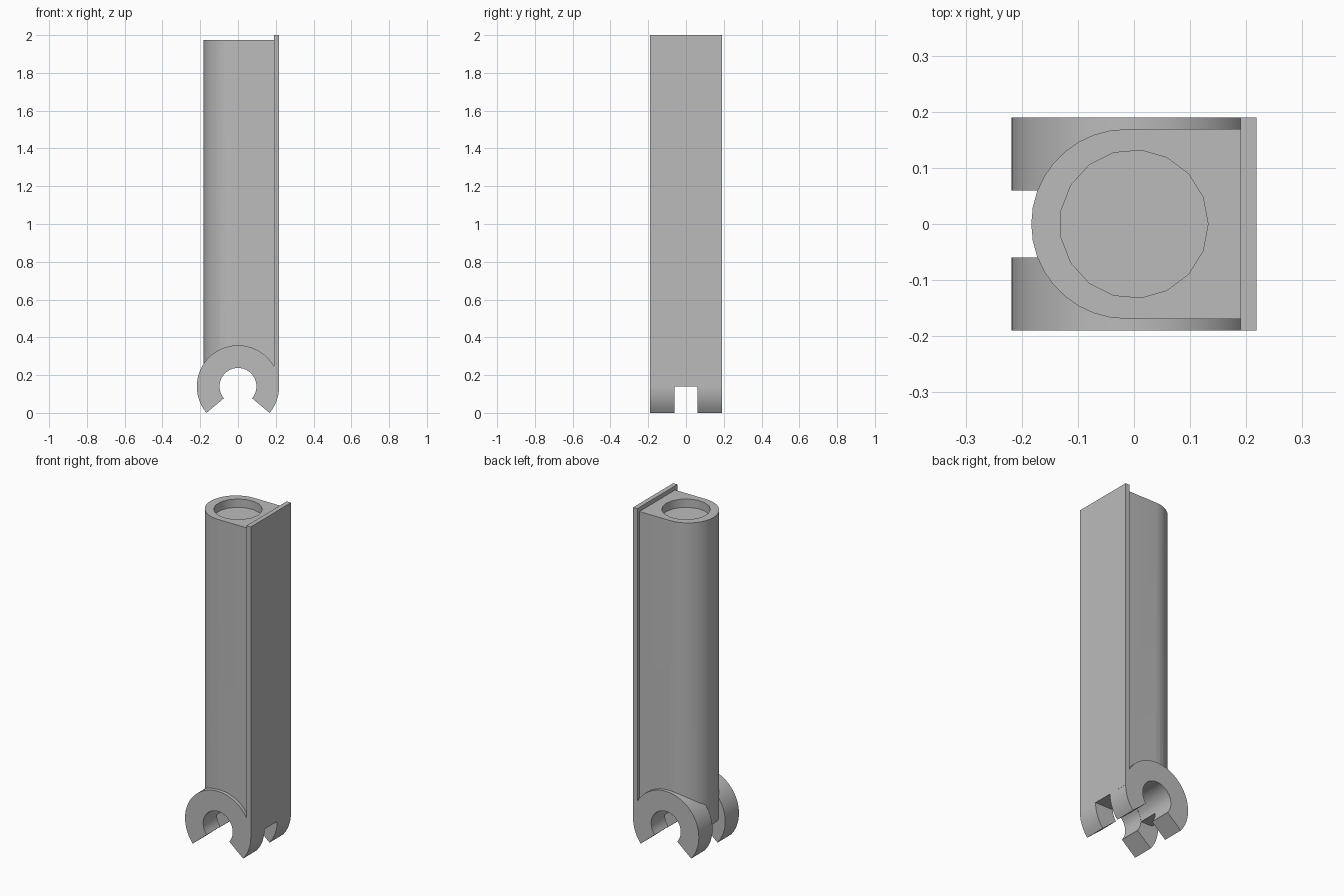
import bpy, bmesh, math
from math import sin, cos, pi, radians

cube = bpy.data.objects.get("Cube")
if cube:
    bpy.data.objects.remove(cube, do_unlink=True)

grey = bpy.data.materials.new("plain grey")
grey.use_nodes = True
GREY = (0.5, 0.5, 0.5, 1)
grey.diffuse_color = GREY
grey.node_tree.nodes["Principled BSDF"].inputs["Base Color"].default_value = GREY

HALF = 0.19      # half depth of plate and clips
AXIS_Z = 0.14    # height of the clip axis
CLIP_R = 0.218
HOLE_R = 0.098
TUBE_TOP = 1.975


def arc(cx, cy, r, start, end, n):
    """Points along an arc, angles in degrees, both ends included."""
    angles = [radians(start + (end - start) * i / n) for i in range(n + 1)]
    return [(cx + r * cos(a), cy + r * sin(a)) for a in angles]


def prism(name, profile, lo, hi, axis="z"):
    """Extrude a closed profile along z (x, y points) or along y (x, z points)."""
    place = (lambda p, h: (p[0], p[1], h)) if axis == "z" else (lambda p, h: (p[0], h, p[1]))
    bm = bmesh.new()
    base = bm.faces.new([bm.verts.new(place(p, lo)) for p in profile])
    new = bmesh.ops.extrude_face_region(bm, geom=[base])["geom"]
    shift = (0, 0, hi - lo) if axis == "z" else (0, hi - lo, 0)
    bmesh.ops.translate(bm, vec=shift, verts=[g for g in new if isinstance(g, bmesh.types.BMVert)])
    bmesh.ops.recalc_face_normals(bm, faces=bm.faces)
    mesh = bpy.data.meshes.new(name)
    bm.to_mesh(mesh)
    bm.free()
    mesh.materials.append(grey)
    obj = bpy.data.objects.new(name, mesh)
    bpy.context.collection.objects.link(obj)
    return obj


def cut(obj, cutter):
    mod = obj.modifiers.new(cutter.name, "BOOLEAN")
    mod.operation = "DIFFERENCE"
    mod.solver = "EXACT"
    mod.object = cutter
    bpy.context.view_layer.objects.active = obj
    bpy.ops.object.modifier_apply(modifier=mod.name)
    bpy.data.objects.remove(cutter, do_unlink=True)


# Long tube body: round on one side, flat against the plate
outline = [(0.2, 0.169)] + arc(-0.014, 0, 0.169, 90, 270, 18) + [(0.2, -0.169)]
body = prism("tube_body", outline, AXIS_Z, TUBE_TOP)

# Shallow round socket in the top and the cross channel at the bottom
cut(body, prism("socket_cutter", arc(0, 0, 0.132, 0, 360, 17)[:-1], TUBE_TOP - 0.05, 2.1))
cut(body, prism("channel_cutter", arc(0, AXIS_Z, HOLE_R + 0.001, 0, 360, 32)[:-1], -0.3, 0.3, "y"))

# Flat plate along the side
plate = prism("side_plate", [(0.19, -HALF), (CLIP_R, -HALF), (CLIP_R, HALF), (0.19, HALF)], AXIS_Z, 2)

# Pair of open ring clips
ring = arc(0, AXIS_Z, CLIP_R, -40, 220, 40) + arc(0, AXIS_Z, HOLE_R, 220, -40, 30)
clips = [prism("front_clip", ring, -HALF, -0.06, "y"), prism("rear_clip", ring, 0.06, HALF, "y")]

bpy.ops.object.select_all(action="DESELECT")
for obj in [body, plate] + clips:
    obj.select_set(True)
bpy.context.view_layer.objects.active = body
bpy.ops.object.shade_smooth_by_angle(angle=radians(30))
